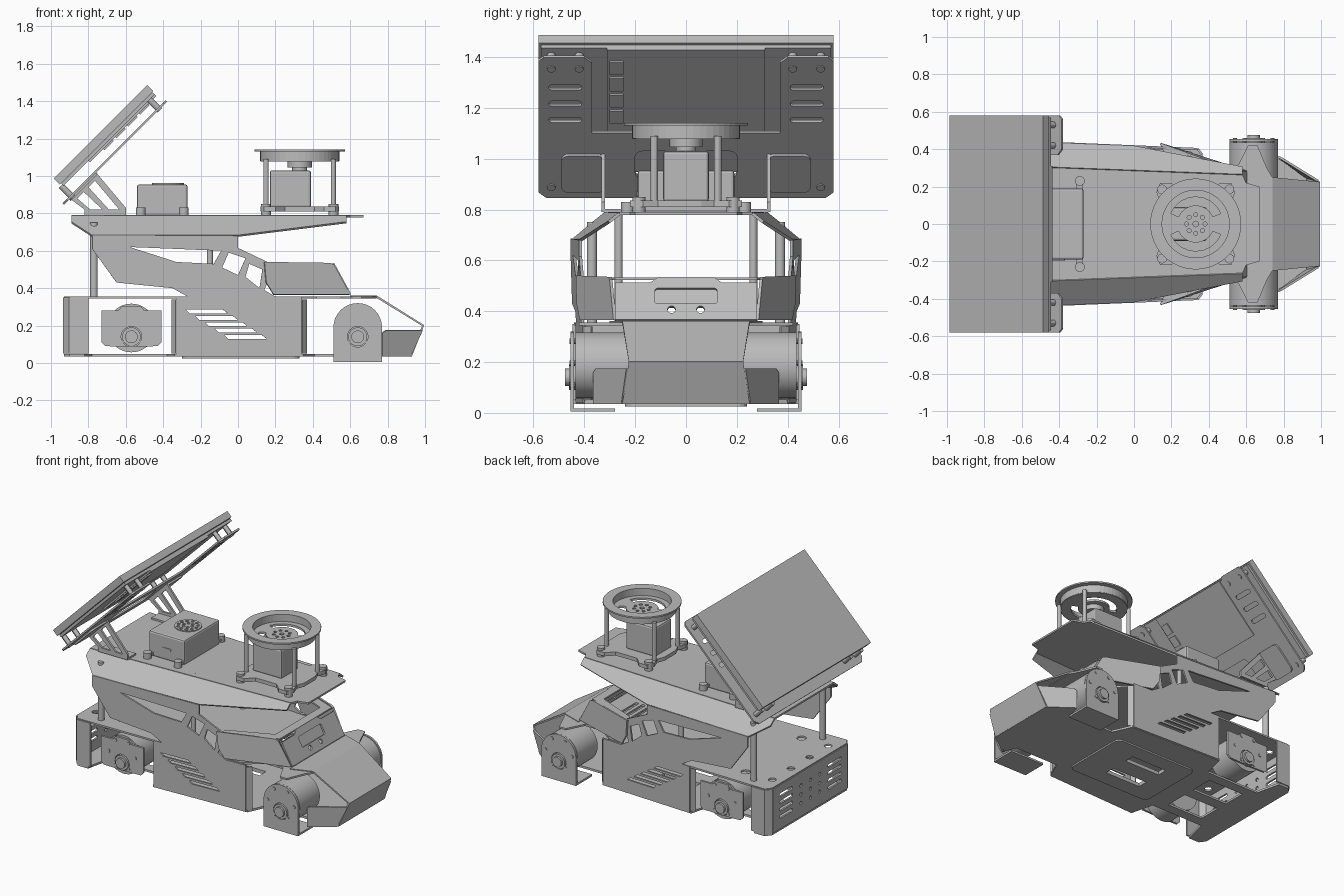
import bpy, bmesh
from math import sin, cos, pi, sqrt
from mathutils import Matrix, Vector

if "Cube" in bpy.data.objects:
    bpy.data.objects.remove(bpy.data.objects["Cube"])

grey = bpy.data.materials.new("metal grey")
grey.use_nodes = True
grey.diffuse_color = (0.5, 0.5, 0.5, 1)
grey.node_tree.nodes["Principled BSDF"].inputs["Base Color"].default_value = (0.5, 0.5, 0.5, 1)

X, Y, Z = Vector((1, 0, 0)), Vector((0, 1, 0)), Vector((0, 0, 1))
H = 1 / sqrt(2)
SIDES = (("left", 1), ("right", -1))


def rect(a, b, c, d):
    return [(a, b), (c, b), (c, d), (a, d)]


def rounded(a, b, c, d, r):
    out = []
    for cx, cy, k in ((c - r, d - r, 0), (a + r, d - r, 1), (a + r, b + r, 2), (c - r, b + r, 3)):
        out += [(cx + r * cos((k + i / 4) * pi / 2), cy + r * sin((k + i / 4) * pi / 2)) for i in range(5)]
    return out


def circ(x, y, r, n=24, a0=0, a1=2 * pi):
    steps = n if a1 - a0 > 6.2 else n - 1
    return [(x + r * cos(a0 + (a1 - a0) * i / steps), y + r * sin(a0 + (a1 - a0) * i / steps)) for i in range(n)]


def sym(pts):
    return pts + [(x, -y) for x, y in reversed(pts)]


def plate(name, loops, t, origin, u=X, v=Y):
    """Flat sheet from an outline followed by its holes."""
    cu = bpy.data.curves.new(name, "CURVE")
    cu.dimensions, cu.fill_mode, cu.extrude = "2D", "BOTH", t / 2
    for pts in loops:
        sp = cu.splines.new("POLY")
        sp.points.add(len(pts) - 1)
        for p, (a, b) in zip(sp.points, pts):
            p.co = (a, b, 0, 1)
        sp.use_cyclic_u, sp.use_smooth = True, False
    tmp = bpy.data.objects.new(name + " tmp", cu)
    bpy.context.collection.objects.link(tmp)
    dg = bpy.context.evaluated_depsgraph_get()
    me = bpy.data.meshes.new_from_object(tmp.evaluated_get(dg))
    bpy.data.objects.remove(tmp)
    me.materials.clear()
    me.materials.append(grey)
    ob = bpy.data.objects.new(name, me)
    bpy.context.collection.objects.link(ob)
    m = Matrix((u, v, u.cross(v))).transposed().to_4x4()
    m.translation = origin
    ob.matrix_world = m
    return ob


def sheet(name, faces, t=0.012):
    """Bent sheet metal from a few faces."""
    bm = bmesh.new()
    for f in faces:
        bm.faces.new([bm.verts.new(p) for p in f])
    bmesh.ops.remove_doubles(bm, verts=bm.verts, dist=0.0005)
    bmesh.ops.recalc_face_normals(bm, faces=bm.faces)
    me = bpy.data.meshes.new(name)
    bm.to_mesh(me)
    bm.free()
    me.materials.append(grey)
    ob = bpy.data.objects.new(name, me)
    bpy.context.collection.objects.link(ob)
    mod = ob.modifiers.new("thickness", "SOLIDIFY")
    mod.thickness, mod.offset = t, 0
    return ob


def box(name, a, b, bevel=0.0):
    bpy.ops.mesh.primitive_cube_add(size=1, location=[(p + q) / 2 for p, q in zip(a, b)])
    ob = bpy.context.object
    ob.name = name
    ob.scale = [abs(q - p) for p, q in zip(a, b)]
    bpy.ops.object.transform_apply(location=False, rotation=False, scale=True)
    ob.data.materials.append(grey)
    if bevel:
        mod = ob.modifiers.new("edges", "BEVEL")
        mod.width, mod.segments = bevel, 2
    return ob


def rod(name, a, b, r, n=24):
    a, b = Vector(a), Vector(b)
    bpy.ops.mesh.primitive_cylinder_add(radius=r, depth=(b - a).length, vertices=n, location=(a + b) / 2)
    ob = bpy.context.object
    ob.name = name
    ob.rotation_euler = (b - a).to_track_quat("Z", "Y").to_euler()
    ob.data.materials.append(grey)
    bpy.ops.object.shade_smooth_by_angle()
    return ob


# Chassis plates
bottom = sym([(-.93, .40), (-.9, .44), (-.82, .44), (-.78, .27), (-.38, .27), (-.34, .43), (.35, .4),
              (.41, .27), (.74, .27), (.77, .35), (.93, .25)])
plate("bottom_plate", [bottom, rect(-.15, .06, .12, .13), rect(-.15, -.13, .12, -.06),
                       rect(-.72, .04, -.45, .2), rect(-.72, -.2, -.45, -.04)], .014, (0, 0, .042))
plate("bottom_cover", [rounded(-.3, -.24, .33, .24, .04), rect(-.15, .06, .12, .13),
                       rect(-.15, -.13, .12, -.06)], .01, (0, 0, .03))
middle = sym([(-.93, .40), (-.9, .44), (-.33, .43), (.3, .39), (.42, .3), (.55, .3), (.61, .42), (.66, .42),
              (.71, .3), (.74, .25)])
holes = [circ(-.86, y, .025, 12) for y in (-.3, -.1, .1, .3)]
holes += [circ(-.66, y, .03, 12) for y in (-.3, .3)]
holes += [rounded(.3 + .05 * i, -.14, .325 + .05 * i, .14, .012) for i in range(4)]
plate("middle_plate", [middle] + holes, .012, (0, 0, .35))

# Rear bumper with vents
vents = [rounded(s * .26 - .07, z, s * .26 + .07, z + .022, .01) for s in (-1, 1) for z in (.12, .17, .22, .27)]
vents += [circ(y, z, .012, 10) for y in (-.1, 0, .1) for z in (.14, .2, .26)]
plate("rear_bumper", [rect(-.4, .05, .4, .35)] + vents, .012, (-.93, 0, 0), Y, Z)
for side, s in SIDES:
    path = [(-.93, .4), (-.9, .44), (-.8, .44)]
    sheet(side + "_bumper_wrap", [[(a, s * b, .05), (c, s * d, .05), (c, s * d, .35), (a, s * b, .35)]
                                  for (a, b), (c, d) in zip(path, path[1:])])

# Side walls, tapering forward, with windows and slanted vents
wall = [(-.78, .685), (0, .68), (0, .615), (.2, .52), (.14, .39), (.2, .355), (.34, .355), (.34, .04),
        (-.33, .04), (-.33, .355), (-.27, .355), (-.35, .40), (-.65, .43), (-.78, .61)]
windows = [[(-.58, .62), (-.09, .60), (-.13, .53), (-.33, .54)],
           [(-.05, .59), (-.085, .51), (0, .47), (.04, .56)],
           [(.06, .53), (.04, .46), (.115, .40), (.13, .5)]]
for i in range(5):
    a, z = -.28 + .052 * i, .285 - .034 * i
    windows.append([(a, z), (a + .2, z), (a + .225, z - .02), (a + .02, z - .02)])
TAPER = .042
for side, s in SIDES:
    plate(side + "_side_wall", [wall] + windows, .012, (0, s * .415, 0), Vector((1, -s * TAPER, 0)).normalized(), Z)
    for n, a, b in (("front", .34, .365), ("back", -.33, -.35)):
        y = .415 - TAPER * a
        sheet(side + "_wall_return_" + n, [[(a, s * y, .05), (b, s * (y - .03), .05),
                                            (b, s * (y - .03), .34), (a, s * y, .34)]])

# Upper deck with sloping sides
deck = sym([(-.89, .318), (.58, .262), (.6, .22), (.67, .2)])
plate("upper_deck", [deck] + [circ(-.15, y, .012, 10) for y in (-.26, .26)], .012, (0, 0, .784))
for side, s in SIDES:
    edge = [(-.89, .318), (-.89, .36), (-.78, .445), (0, .415), (.58, .303), (.58, .262)]
    sheet(side + "_deck_slope", [[(x, s * y, .784 - (y - .284 + .038 * x) * .8) for x, y in edge]])
    rod(side + "_rear_post", (-.77, s * .37, .35), (-.77, s * .37, .75), .02, 16)
    rod(side + "_mid_post", (-.15, s * .265, .35), (-.15, s * .265, .79), .016, 16)

# Front hood with sensor window
V = Vector((-.09, 0, .165)).normalized()
front = [(-.28, 0), (.28, 0), (.28, .165), (.14, .165), (.11, .19), (-.11, .19), (-.14, .165), (-.28, .165)]
plate("hood_front", [front, rounded(-.122, .07, .122, .14, .01), circ(-.057, .044, .016, 14),
                     circ(.057, .044, .016, 14)], .012, (.6, 0, .365), Y, V)
plate("sensor_window", [rect(-.14, .06, .14, .15)], .008, (.59, 0, .362), Y, V)
for side, s in SIDES:
    sheet(side + "_hood_side", [[(.14, s * .428, .54), (.15, s * .425, .43), (.19, s * .413, .365),
                                 (.6, s * .28, .365), (.512, s * .295, .525), (.49, s * .3, .535)]])
plate("hood_rim", [[(.14, .425), (.51, .28), (.51, -.28), (.14, -.425), (.17, -.36), (.45, -.24), (.45, .24), (.17, .36)]],
      .01, (0, 0, .527))

# Nose
sheet("nose", [[(.6, -.3, .355), (.74, -.25, .355), (.74, .25, .355), (.6, .3, .355)],
               [(.74, -.25, .355), (.99, -.225, .2), (.99, .225, .2), (.74, .25, .355)],
               [(.99, -.225, .2), (.925, -.25, .04), (.925, .25, .04), (.99, .225, .2)]])
for side, s in SIDES:
    sheet(side + "_nose_cheek", [[(.985, s * .23, .175), (.79, s * .35, .175), (.77, s * .36, .16),
                                  (.77, s * .36, .035), (.92, s * .25, .035)]])

# Drive motors with brackets, hubs and bolts
front_face = [(.77, .005)] + circ(.64, .19, .13, 17, 0, pi) + [(.51, .005)]
rear_face = [(-.73, .11), (-.71, .09), (-.43, .09), (-.41, .11), (-.41, .28), (-.5, .28), (-.52, .305),
             (-.62, .305), (-.64, .28), (-.73, .28)]
for side, s in SIDES:
    for n, x, face, y in (("front", .64, front_face, .447), ("rear", -.57, rear_face, .425)):
        name = side + "_" + n
        rod(name + "_motor", (x, s * .22, .187), (x, s * (y - .012), .187), .13, 40)
        plate(name + "_motor_bracket", [face, circ(x, .14, .055)], .014, (0, s * y, 0), X, Z)
        rod(name + "_hub", (x, s * .4, .14), (x, s * (y + .014), .14), .05)
        rod(name + "_shaft", (x, s * .4, .14), (x, s * (y + .028), .14), .034)
        for bx, bz in circ(x, .195, .1, 6):
            rod(name + "_bolt", (bx, s * (y - .01), bz), (bx, s * (y + .012), bz), .011, 10)
    box(side + "_front_bracket_foot", (.51, s * .28, .005), (.77, s * .45, .018))

# Computer case with fan grille and feet
box("computer_case", (-.54, -.19, .786), (-.27, .19, .955), .012)
FAN = -.375
plate("fan_grille", [circ(FAN, 0, .085)] + [circ(FAN + r * cos(k), r * sin(k), .011, 8)
      for r, c in ((.03, 6), (.062, 11)) for k in [2 * pi * i / c for i in range(c)]], .008, (0, 0, .957))
plate("case_port", [rounded(-.44, .85, -.37, .87, .009)], .006, (0, -.191, 0), X, Z)
for x in (-.52, -.29):
    for y in (-.23, .23):
        rod("case_foot", (x, y, .79), (x, y, .83), .026, 16)
        box("case_foot_arm", (x - .018, y * .75, .8), (x + .018, y, .815))

# Turntable on posts
cx = .33
base = sym([(cx - .21, .06), (cx - .19, .11), (cx - .21, .17), (cx - .19, .22), (cx - .13, .22), (cx - .08, .17),
            (cx + .08, .17), (cx + .13, .22), (cx + .19, .22), (cx + .21, .17), (cx + .19, .11), (cx + .21, .06)])
plate("turntable_base", [base], .025, (0, 0, .823))
box("turntable_motor", (.17, -.09, .83), (.39, .09, 1.03), .012)
rod("turntable_shaft", (cx, 0, 1.02), (cx, 0, 1.06), .04)
rod("turntable_coupling", (cx, 0, 1.045), (cx, 0, 1.08), .065)
for sx in (-1, 1):
    for sy in (-1, 1):
        rod("turntable_post", (cx + sx * .18, sy * .125, .82), (cx + sx * .18, sy * .125, 1.09), .014, 12)
        rod("turntable_foot", (cx + sx * .18, sy * .185, .785), (cx + sx * .18, sy * .185, .85), .026, 16)
kidneys = [circ(cx, 0, .145, 9, a + .4, a + pi - .4) + circ(cx, 0, .1, 9, a + .4, a + pi - .4)[::-1] for a in (0, pi)]
dots = [circ(x, y, .011, 10) for x, y in circ(cx, 0, .05, 8)]
plate("turntable_floor", [circ(cx, 0, .21, 48), circ(cx, 0, .015, 12)] + kidneys + dots, .014, (0, 0, 1.084))
plate("turntable_wall", [circ(cx, 0, .212, 48), circ(cx, 0, .18, 48)], .052, (0, 0, 1.106))
plate("turntable_flange", [circ(cx, 0, .243, 48), circ(cx, 0, .18, 48)], .01, (0, 0, 1.135))

# Tilted screen, with its back frame held on standoffs
U, N = Vector((H, 0, H)), Vector((-H, 0, H))
plate("screen_panel", [rect(0, -.58, .707, .58)], .045, N * 1.372, U, Y)
plate("screen_back", [rect(.01, -.57, .7, .57)], .018, N * 1.338, U, Y)
plate("screen_electronics", [rect(.2, -.31, .7, .31)], .012, N * 1.324, U, Y)
frame = sym([(-.06, .55), (-.03, .58), (.7, .58), (.72, .56), (.72, .4), (.69, .37), (.3, .37)])
slots = [rounded(u, s * .475 - .065, u + .028, s * .475 + .065, .013) for s in (-1, 1) for u in (.36, .45, .54)]
slots += [rounded(.05, -.2, .2, .2, .03)]
plate("screen_frame", [frame] + slots, .012, N * 1.262, U, Y)
for u in (0, .66):
    for y in (-.53, -.42, .42, .53):
        p = U * u + Y * y
        rod("screen_standoff", p + N * 1.25, p + N * 1.34, .017, 12)
for i in range(4):
    plate("rear_connector", [rect(.3 + .09 * i, -.3, .37 + .09 * i, -.245)], .01, N * 1.314, U, Y)

# Screen mounting brackets
arm = [(-.82, .79), (-.6, .79), (-.6, .83), (-.76, 1.02), (-.9, .88), (-.82, .82)]
gaps = [[(-.69, .82), (-.635, .82), (-.765, .975), (-.80, .94)], [(-.79, .82), (-.725, .82), (-.825, .915), (-.86, .88)]]
for side, s in SIDES:
    plate(side + "_screen_arm", [arm] + gaps, .014, (0, s * .325, 0), X, Z)
    box(side + "_arm_foot", (-.82, s * .24, .788), (-.6, s * .325, .802))
    lo, hi = sorted((s * .32, s * .49))
    plate(side + "_arm_flange", [rounded(-.02, lo, .185, hi, .03)], .012, N * 1.25, U, Y)
